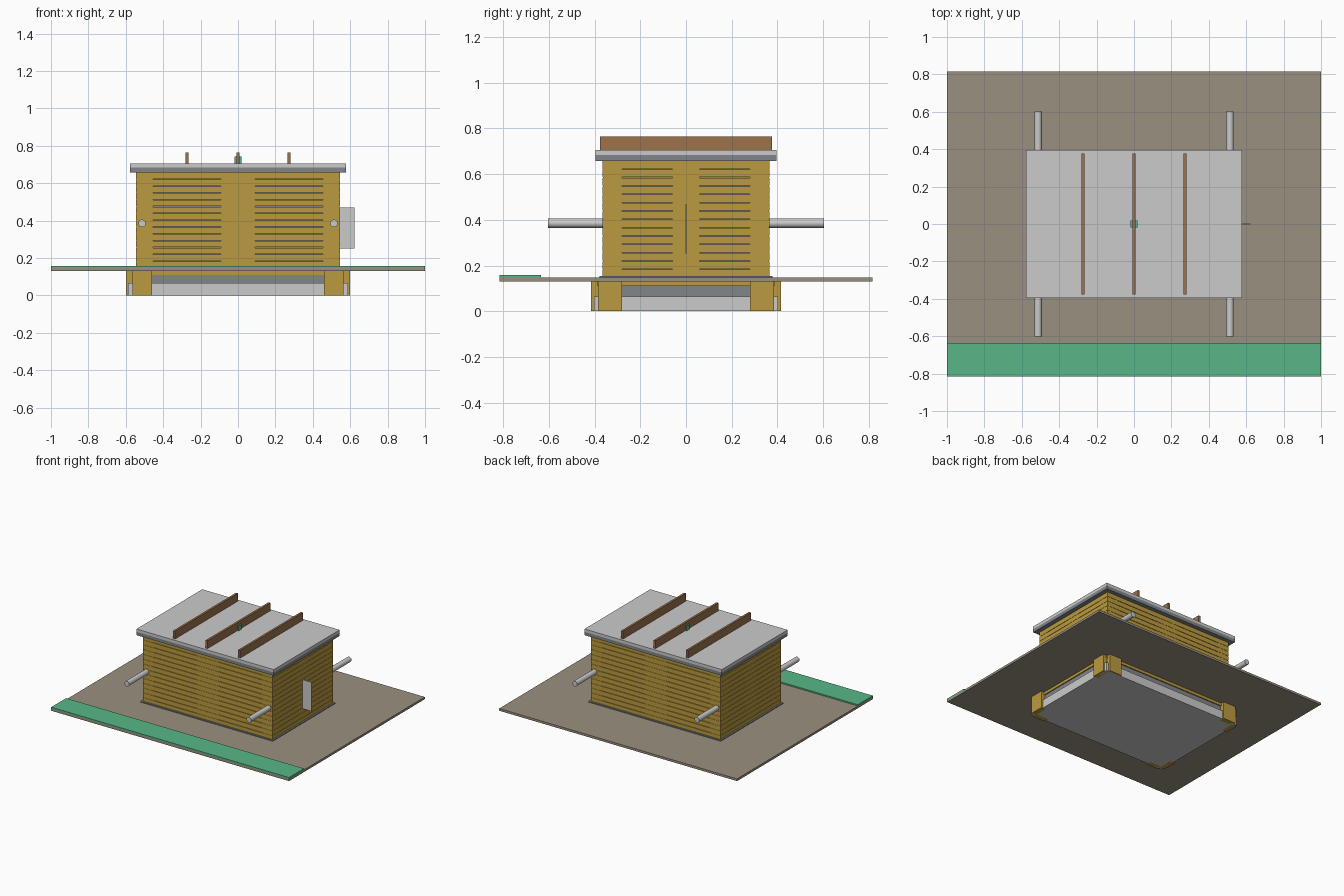
import bpy, bmesh
from mathutils import Matrix, Vector

if "Cube" in bpy.data.objects:
    bpy.data.objects.remove(bpy.data.objects["Cube"])


def material(name, rgb):
    m = bpy.data.materials.new(name)
    m.diffuse_color = (*rgb, 1)
    m.use_nodes = True
    m.node_tree.nodes["Principled BSDF"].inputs["Base Color"].default_value = m.diffuse_color
    return m


WOOD = material("wood", (0.50, 0.33, 0.05))
BROWN = material("brown_wood", (0.34, 0.17, 0.07))
EARTH = material("earth", (0.33, 0.28, 0.22))
GREEN = material("green", (0.10, 0.47, 0.25))
DARK = material("dark_grey", (0.22, 0.24, 0.26))


def boxes(name, ranges, mat=None):
    """One object from boxes given as (x0, x1, y0, y1, z0, z1)."""
    bm = bmesh.new()
    for x0, x1, y0, y1, z0, z1 in ranges:
        loc = Vector(((x0 + x1) / 2, (y0 + y1) / 2, (z0 + z1) / 2))
        size = (x1 - x0, y1 - y0, z1 - z0, 1)
        bmesh.ops.create_cube(bm, size=1, matrix=Matrix.Translation(loc) @ Matrix.Diagonal(size))
    mesh = bpy.data.meshes.new(name)
    bm.to_mesh(mesh)
    bm.free()
    obj = bpy.data.objects.new(name, mesh)
    bpy.context.collection.objects.link(obj)
    if mat:
        mesh.materials.append(mat)
    return obj


def slab(name, x, y, z0, z1, mat=None):
    return boxes(name, [(-x, x, -y, y, z0, z1)], mat)


def mirrored(name, ranges, mat=None):
    """Boxes repeated in all four quadrants."""
    out = []
    for x0, x1, y0, y1, z0, z1 in ranges:
        for xs in ((x0, x1), (-x1, -x0)):
            for ys in ((y0, y1), (-y1, -y0)):
                out.append((*xs, *ys, z0, z1))
    return boxes(name, out, mat)


# base pan, its upper tier and the wooden floor under the ground
slab("base_pan", 0.587, 0.402, 0.0, 0.065)
slab("base_tier", 0.567, 0.382, 0.065, 0.11, DARK)
slab("base_floor", 0.575, 0.39, 0.11, 0.131, WOOD)

# paired corner boards clasping the base
mirrored("corner_boards", [(0.46, 0.565, 0.375, 0.415, 0, 0.131),
                           (0.56, 0.60, 0.28, 0.385, 0, 0.131)], WOOD)

# ground sheet with its green front strip
slab("ground_sheet", 1.0, 0.815, 0.131, 0.148, EARTH)
boxes("green_strip", [(-1, 1, -0.815, -0.635, 0.148, 0.158)], GREEN)
slab("skirt", 0.557, 0.378, 0.148, 0.154, DARK)

# slatted walls around a dark lining
X, Y, T, PITCH, GAP = 0.545, 0.365, 0.02, 0.0365, 0.003
front, side = [], []
for i in range(14):
    z0 = 0.148 + i * PITCH
    z1 = z0 + PITCH - GAP
    for s in (-1, 1):
        front.append((-X, X, *sorted((s * Y, s * (Y - T))), z0, z1))
        side.append((*sorted((s * X, s * (X - T))), -Y + T, Y - T, z0, z1))
boxes("long_wall_slats", front, WOOD)
boxes("short_wall_slats", side, WOOD)
slab("wall_lining", X - 0.012, Y - 0.012, 0.15, 0.66, DARK)

# posts just behind the slats
boxes("long_wall_posts", [(-0.09, 0.09, -Y + 0.002, Y - 0.002, 0.15, 0.66)], WOOD)
boxes("short_wall_posts", [(-X + 0.002, X - 0.002, -0.06, 0.06, 0.15, 0.66)], WOOD)
mirrored("corner_posts", [(0.455, X - 0.002, 0.28, Y - 0.002, 0.15, 0.66)], WOOD)

# lid in two layers with cross ribs and a small centre block
slab("lid_lower", 0.577, 0.395, 0.658, 0.683, DARK)
slab("lid_upper", 0.577, 0.395, 0.683, 0.705)
boxes("lid_ribs", [(x - 0.008, x + 0.008, -0.377, 0.377, 0.705, 0.765)
                   for x in (-0.273, 0, 0.273)], BROWN)
slab("lid_centre_block", 0.018, 0.018, 0.705, 0.742, GREEN)

# carrying rods
for label, x in (("left", -0.513), ("right", 0.513)):
    bpy.ops.mesh.primitive_cylinder_add(vertices=24, radius=0.02, depth=1.205,
                                        location=(x, 0, 0.385), rotation=(1.5707963, 0, 0))
    rod = bpy.context.object
    rod.name = label + "_rod"
    bpy.ops.object.shade_smooth_by_angle()

# thin upright fin on the right wall
boxes("side_fin", [(0.54, 0.622, -0.003, 0.003, 0.25, 0.47)])
